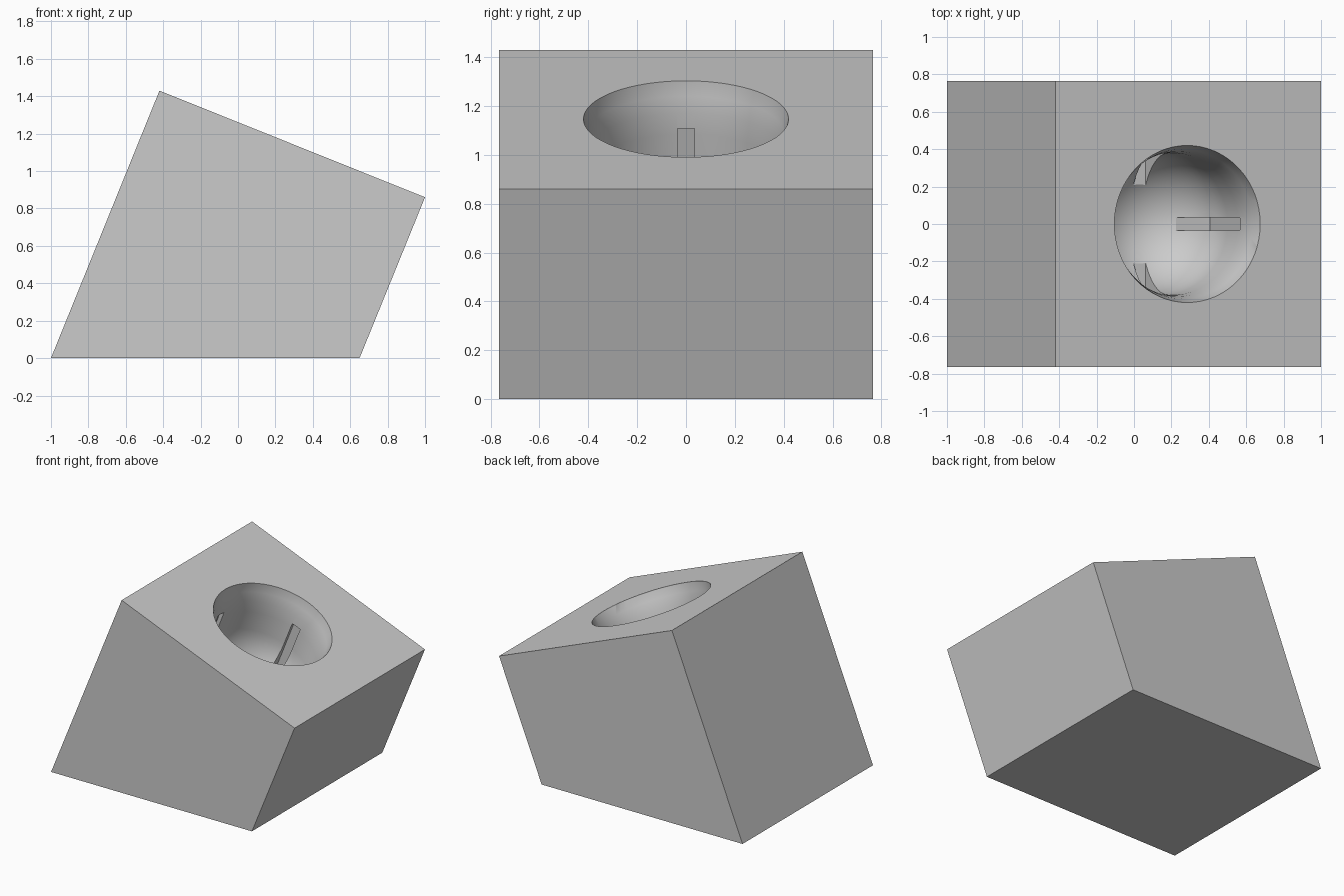
import bpy, bmesh, math
from mathutils import Matrix, Vector

cube = bpy.data.objects.get("Cube")
if cube:
    bpy.data.objects.remove(cube, do_unlink=True)

TILT = math.radians(21.87)
SOCKET_FRAME = Matrix.Translation((0.285, 0, 1.147)) @ Matrix.Rotation(TILT, 4, 'Y')


def finish(bm, name):
    bmesh.ops.recalc_face_normals(bm, faces=bm.faces[:])
    mesh = bpy.data.meshes.new(name)
    bm.to_mesh(mesh)
    bm.free()
    obj = bpy.data.objects.new(name, mesh)
    bpy.context.collection.objects.link(obj)
    return obj


def cut(target, cutter):
    cutter.hide_render = True
    mod = target.modifiers.new("cut", 'BOOLEAN')
    mod.operation = 'DIFFERENCE'
    mod.solver = 'EXACT'
    mod.object = cutter
    bpy.context.view_layer.objects.active = target
    bpy.ops.object.modifier_apply(modifier=mod.name)
    bpy.data.objects.remove(cutter, do_unlink=True)


# Tilted block: side profile extruded along its depth
bm = bmesh.new()
profile = [(-1, 0), (0.65, 0), (1, 0.86), (-0.42, 1.43)]
face = bm.faces.new([bm.verts.new((x, -0.765, z)) for x, z in profile])
ext = bmesh.ops.extrude_face_region(bm, geom=[face])
moved = [v for v in ext["geom"] if isinstance(v, bmesh.types.BMVert)]
bmesh.ops.translate(bm, verts=moved, vec=(0, 1.53, 0))
block = finish(bm, "socket_block")

# Round socket: slightly flared wall ending in a hemispherical bowl
RADIUS, BOWL = 0.38, -0.37
outline = [(0, 0.05), (0.42, 0.05), (0.42, 0), (0.4, -0.06), (0.387, -0.13), (RADIUS, -0.22)]
for i in range(13):
    a = math.radians(90 * i / 12)
    outline.append((RADIUS * math.cos(a), BOWL - RADIUS * math.sin(a)))
bm = bmesh.new()
verts = [bm.verts.new((r, 0, h)) for r, h in outline]
edges = [bm.edges.new(pair) for pair in zip(verts, verts[1:])]
bmesh.ops.spin(bm, geom=verts + edges, cent=(0, 0, 0), axis=(0, 0, 1),
               angle=math.tau, steps=64, use_duplicate=False)
bmesh.ops.remove_doubles(bm, verts=bm.verts[:], dist=0.0005)
bm.transform(SOCKET_FRAME)
cut(block, finish(bm, "socket_cutter"))

# Four key slots in the socket wall, made by two crossing bars
TOP, BOTTOM = -0.195, -0.685
for turn in (0, math.pi / 2):
    bm = bmesh.new()
    bmesh.ops.create_cube(bm, size=1)
    bmesh.ops.scale(bm, verts=bm.verts[:], vec=Vector((0.81, 0.07, TOP - BOTTOM)))
    bmesh.ops.translate(bm, verts=bm.verts[:], vec=(0, 0, (TOP + BOTTOM) / 2))
    bm.transform(SOCKET_FRAME @ Matrix.Rotation(turn, 4, 'Z'))
    cut(block, finish(bm, "slot_cutter"))

# Single grey material
grey = bpy.data.materials.new("light_grey")
grey.use_nodes = True
colour = (0.6, 0.6, 0.6, 1)
grey.diffuse_color = colour
grey.node_tree.nodes["Principled BSDF"].inputs["Base Color"].default_value = colour
block.data.materials.clear()
block.data.materials.append(grey)

# Smooth bowl, crisp corners
bpy.ops.object.select_all(action='DESELECT')
block.select_set(True)
bpy.context.view_layer.objects.active = block
bpy.ops.object.shade_smooth_by_angle(angle=math.radians(30))
